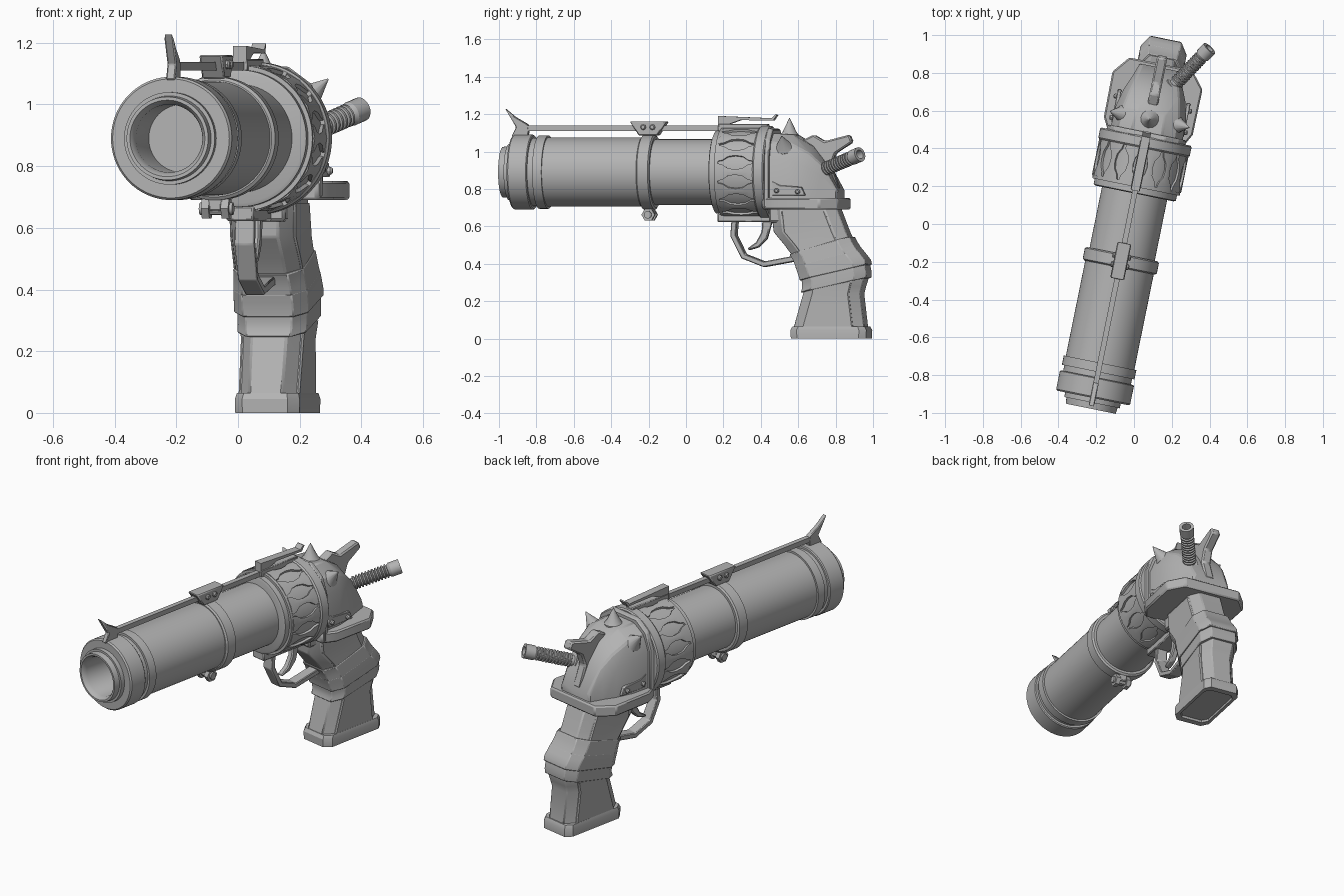
import bpy, bmesh, math
from mathutils import Matrix, Vector

if "Cube" in bpy.data.objects:
    bpy.data.objects.remove(bpy.data.objects["Cube"])

# Local frame: x = across, y = along barrel (muzzle at -y); the whole gun is yawed at the end
YAW = Matrix.Translation((-0.03, 0, 0)) @ Matrix.Rotation(math.radians(-11.5), 4, 'Z')
AX = 0.89  # height of barrel axis
grey = bpy.data.materials.new("gun_grey")
grey.diffuse_color = (0.45, 0.45, 0.45, 1)
grey.use_nodes = True
grey.node_tree.nodes["Principled BSDF"].inputs["Base Color"].default_value = grey.diffuse_color
parts = []


def make(name, verts, faces, bevel=0):
    bm = bmesh.new()
    vs = [bm.verts.new(v) for v in verts]
    for f in faces:
        bm.faces.new([vs[i] for i in f])
    bmesh.ops.remove_doubles(bm, verts=bm.verts, dist=1e-5)
    bmesh.ops.recalc_face_normals(bm, faces=bm.faces)
    me = bpy.data.meshes.new(name)
    bm.to_mesh(me)
    bm.free()
    me.materials.append(grey)
    ob = bpy.data.objects.new(name, me)
    bpy.context.collection.objects.link(ob)
    ob.matrix_world = YAW
    if bevel:
        m = ob.modifiers.new("bevel", 'BEVEL')
        m.width, m.segments, m.limit_method = bevel, 1, 'ANGLE'
    parts.append(ob)
    return ob


def loft(name, rings, bevel=0, closed=False):
    n, k = len(rings[0]), len(rings)
    verts = [p for r in rings for p in r]
    faces = []
    for j in range(k if closed else k - 1):
        a, b = j * n, ((j + 1) % k) * n
        faces += [(a + i, a + (i + 1) % n, b + (i + 1) % n, b + i) for i in range(n)]
    if not closed:
        faces += [tuple(range(n)), tuple(range((k - 1) * n, k * n))]
    return make(name, verts, faces, bevel)


def prism(name, profile, width, x=0, bevel=0):
    return loft(name, [[(x + d * width / 2, s, z) for s, z in profile] for d in (-1, 1)], bevel)


def box(name, x, s, z, bevel=0):
    return prism(name, [(s[0], z[0]), (s[1], z[0]), (s[1], z[1]), (s[0], z[1])],
                 x[1] - x[0], (x[0] + x[1]) / 2, bevel)


def lathe(name, profile, origin, direction, n=64):
    # profile = (distance along direction, radius); ends are capped
    q = Vector(direction).to_track_quat('Z', 'Y')
    rings = [[Vector(origin) + q @ Vector((r * math.cos(2 * math.pi * i / n),
              r * math.sin(2 * math.pi * i / n), d)) for i in range(n)] for d, r in profile]
    return loft(name, rings)


O, FWD = (0, 0, AX), (0, 1, 0)

# Muzzle with bore, barrel, clamp band
lathe("muzzle", [(-.45, .11), (-.97, .11), (-.99, .118), (-.998, .124), (-.998, .135), (-.965, .138),
                 (-.965, .15), (-.94, .15), (-.94, .193), (-.932, .2), (-.835, .2), (-.83, .195),
                 (-.83, .183), (-.8, .183), (-.8, .196), (-.75, .196), (-.75, .1)], O, FWD, 72)
lathe("front_barrel", [(-.76, .185), (-.22, .185)], O, FWD, 72)
lathe("clamp_band", [(-.235, .19), (-.228, .2), (-.17, .2), (-.163, .19)], O, FWD, 72)
lathe("rear_barrel", [(-.18, .176), (.2, .176)], O, FWD, 72)
box("clamp_lug", (-.022, .022), (-.225, -.17), (.655, .71), .005)
lathe("clamp_bolt", [(-.045, .036), (-.02, .036), (-.02, .022), (.02, .022), (.02, .036), (.045, .036)],
      (0, -.198, .662), (1, 0, 0), 6)
lathe("clamp_pin", [(-.055, .02), (.055, .02)], (0, -.198, .662), (1, 0, 0), 16)

# Drum with flanges and raised hourglass plates
lathe("drum", [(.165, .21), (.17, .222), (.2, .222), (.2, .236), (.22, .236), (.22, .226), (.41, .226),
               (.41, .24), (.418, .247), (.465, .247), (.472, .24)], O, FWD, 72)
HALF = [(.215, 11.5), (.245, 10), (.275, 5), (.315, 3.5), (.355, 5), (.385, 10), (.415, 11.5)]
for k in range(14):
    c = 360 / 14 * (k + .5)

    def at(s, deg, r):
        a = math.radians(c + deg)
        return (r * math.sin(a), s, AX + r * math.cos(a))
    loft("drum_plate", [[at(s, h, .22), at(s, h, .238), at(s, 0, .241), at(s, -h, .238), at(s, -h, .22)]
                        for s, h in HALF])

# Receiver: length, half width, shoulder height, top half width, top height
SECT = [(.46, .195, .96, .085, 1.10), (.60, .19, .96, .075, 1.09), (.70, .165, .91, .06, 1.03),
        (.77, .135, .87, .05, .94), (.845, .11, .77, .045, .785)]


def section(s, w, sh, wt, zt):
    mid = ((w + wt) / 2 + .02, (sh + zt) / 2 + .02)
    half = [(w, .70), (w, sh), mid, (wt, zt)]
    return [(x, s, z) for x, z in half] + [(-x, s, z) for x, z in reversed(half)]


loft("receiver", [section(*v) for v in SECT], .008)
loft("receiver_collar", [section(.465, .215, .97, .1, 1.125), section(.495, .21, .97, .1, 1.12)], .006)
FL = [(.2, .455), (.24, .53), (.243, .775), (.17, .865)]
FL += [(-x, s) for x, s in reversed(FL)]
loft("receiver_flange", [[(x, s, z) for x, s in FL] for z in (.69, .752)], .008)
for sd in (-1, 1):
    prism("side_plate", [(.51, .765), (.69, .765), (.67, .81), (.55, .82), (.51, .84)], .02, sd * .186, .003)
    for s, z in ((.535, .79), (.65, .785)):
        lathe("side_rivet", [(0, .013), (.025, .013), (.032, .007)], (sd * .18, s, z), (sd, 0, 0), 12)

# Spikes
for deg in (-48, 0, 48):
    a = math.radians(deg)
    d = Vector((math.sin(a), 0, math.cos(a)))
    lathe("spike", [(.15, .05), (.2, .05), (.215, .038), (.288, .002)],
          (0, .565, AX), d, 12)

# Hammer
prism("hammer", [(.62, 1.05), (.7, 1.09), (.76, 1.055), (.895, 1.09), (.912, 1.05), (.82, .99),
                 (.795, .92), (.84, .80), (.74, .80)], .055, 0, .008)

# Ribbed side rod with hollow end
p0, p1 = Vector((.06, .72, .885)), Vector((.236, .997, .985))
L = (p1 - p0).length
rod = [(0, .045), (.06, .045), (.065, .03)]
for i in range(11):
    t = .08 + i * .018
    rod += [(t, .03), (t + .003, .038), (t + .01, .038), (t + .013, .03)]
rod += [(L - .055, .04), (L, .04), (L, .024), (L - .05, .024)]
lathe("side_rod", rod, p0, p1 - p0, 20)

# Sight rail, front blade, mid bracket, rear leaf
box("sight_rail", (-.014, .014), (-.9, .45), (1.11, 1.138))
prism("front_sight", [(-.985, 1.23), (-.93, 1.185), (-.86, 1.145), (-.855, 1.11), (-.86, 1.08),
                      (-.95, 1.08), (-.925, 1.13)], .03, 0, .004)
prism("rail_bracket", [(-.3, 1.16), (-.1, 1.16), (-.15, 1.085), (-.25, 1.085)], .075, 0, .005)
for sd in (-1, 1):
    for s in (-.225, -.175):
        lathe("bracket_bolt", [(0, .015), (.045, .015), (.05, .01)], (0, s, 1.13), (sd, 0, 0), 8)
box("rear_sight_base", (-.025, .025), (.18, .45), (1.1, 1.148), .004)
prism("rear_sight_leaf", [(.18, 1.19), (.47, 1.178), (.492, 1.198), (.5, 1.195), (.48, 1.165),
                          (.3, 1.168), (.22, 1.14), (.18, 1.14)], .045)

# Underframe, trigger guard, trigger
box("underframe", (-.045, .045), (.18, .52), (.622, .67), .006)
box("grip_neck", (-.09, .09), (.47, .8), (.62, .71), .01)
PATH = [(.27, .65), (.262, .55), (.318, .44), (.43, .397), (.61, .43)]
rings = []
for i, p in enumerate(PATH):
    t = Vector(PATH[min(i + 1, 4)]) - Vector(PATH[max(i - 1, 0)])
    n = Vector((-t.y, t.x)).normalized() * .015
    rings.append([(x, p[0] + e * n.x, p[1] + e * n.y) for x, e in ((-.032, -1), (.032, -1), (.032, 1), (-.032, 1))])
loft("trigger_guard", rings, .004)
prism("trigger", [(.42, .64), (.415, .57), (.385, .515), (.335, .48), (.345, .472), (.4, .488),
                  (.445, .535), (.475, .64)], .036, 0, .006)

# Grip: height, front, back, half width
GRIP = [(.05, .595, .985, .095), (.24, .65, .962, .098), (.28, .662, .972, .102), (.34, .645, .99, .107),
        (.42, .61, .978, .11), (.50, .55, .918, .107), (.57, .49, .885, .103), (.71, .475, .83, .105)]


def grip_at(z, col):
    for a, b in zip(GRIP, GRIP[1:]):
        if z <= b[0]:
            t = (z - a[0]) / (b[0] - a[0])
            return a[col] + t * (b[col] - a[col])
    return GRIP[-1][col]


def grip_ring(zf, zb, grow=0.0, inset=0.0):
    f, b = grip_at(zf, 1) - grow + inset, grip_at(zb, 2) + grow - inset
    zm = (zf + zb) / 2
    w = grip_at(zm, 3) + grow
    c, e = (.06, .04) if not inset else (.006, .006)
    half = [(w - e, f, zf), (w, f + c, zf + (zb - zf) * .18), (w, b - c, zb - (zb - zf) * .18), (w - e, b, zb)]
    return half + [(-x, s, z) for x, s, z in reversed(half)]


loft("grip", [grip_ring(g[0], g[0]) for g in GRIP], .006)
loft("grip_side_panels", [grip_ring(z, z, .006, .06) for z in (.06, .15, .24, .3)])
loft("grip_upper_panels", [grip_ring(z, z, .006, .07) for z in (.42, .5, .57, .68)])
# Cloth wrap in overlapping tilted bands
for i, g in enumerate((.012, .017, .013)):
    zf, zb = .245 + i * .065, .325 + i * .07
    loft("grip_wrap", [grip_ring(zf + t * .075, zb + t * .08, g - .004 * t) for t in (0, .33, .66, 1)], .004)

# Grip base
B = [(.075, .585), (.107, .625), (.107, .965), (.08, 1.0)]
B += [(-x, s) for x, s in reversed(B)]
loft("grip_base", [[(x * k, .793 + (s - .793) * k, z) for x, s in B]
                   for z, k in ((.012, .8), (0, .82), (0, .99), (.045, 1.0), (.065, .95))])

# Smooth shading with sharp edges kept
bpy.ops.object.select_all(action='DESELECT')
for ob in parts:
    ob.select_set(True)
bpy.context.view_layer.objects.active = parts[0]
bpy.ops.object.shade_smooth_by_angle(angle=math.radians(30))
